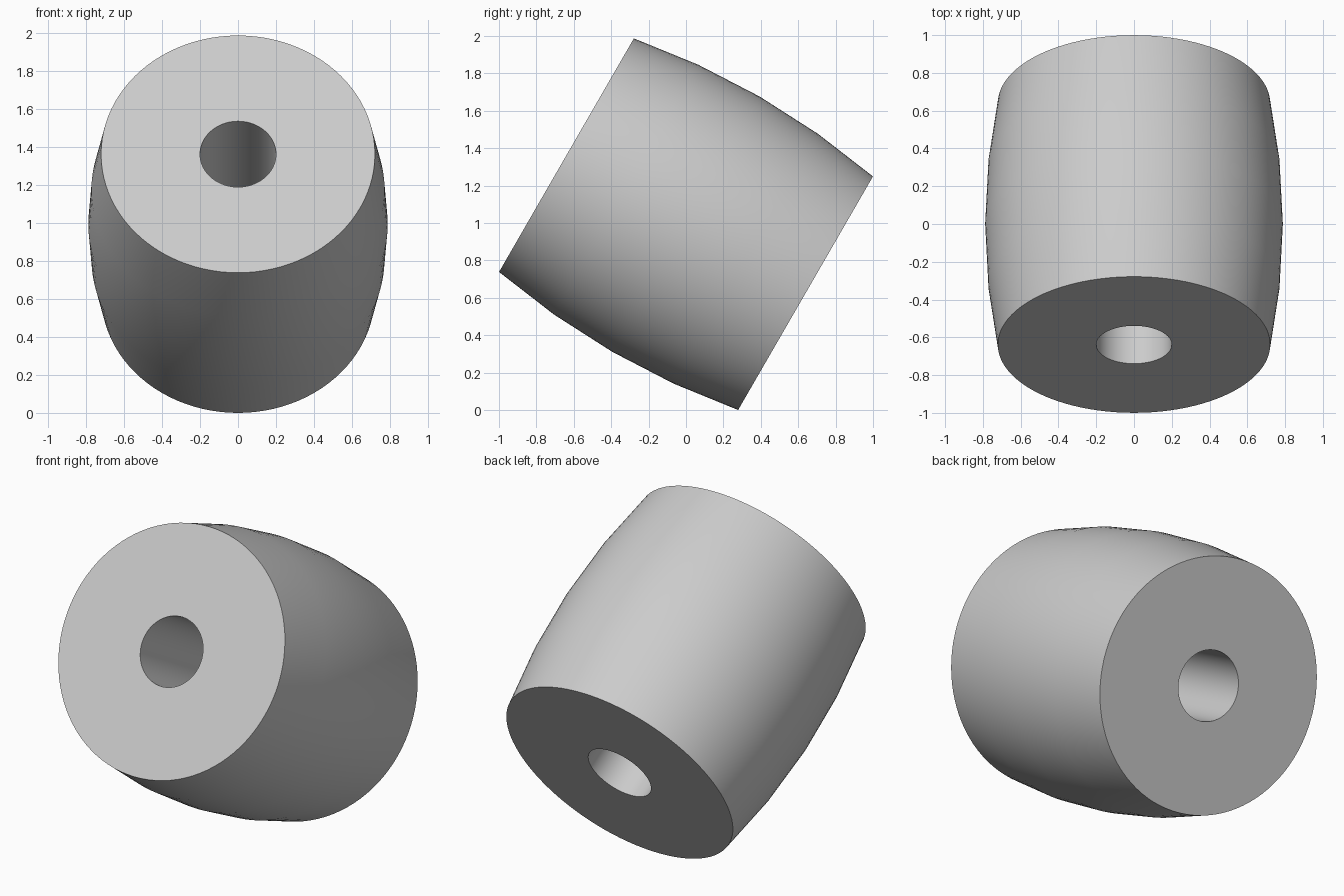
import bpy
import bmesh
import math
from mathutils import Matrix

cube = bpy.data.objects.get("Cube")
if cube:
    bpy.data.objects.remove(cube, do_unlink=True)

# Overall sizes
HALF_LENGTH = 0.738
END_RADIUS = 0.721
BULGE = 0.067
BORE_RADIUS = 0.2
SIDES = 96
BANDS = 4
TILT = math.radians(60)

# Plain grey material
grey = bpy.data.materials.new("plain grey")
grey.use_nodes = True
colour = (0.6, 0.6, 0.6, 1)
grey.diffuse_color = colour
grey.node_tree.nodes["Principled BSDF"].inputs["Base Color"].default_value = colour

# Closed cross-section: barrelled outside, straight bore inside
profile = [(BORE_RADIUS, -HALF_LENGTH)]
for i in range(BANDS + 1):
    t = 2 * i / BANDS - 1
    profile.append((END_RADIUS + BULGE * (1 - t * t), t * HALF_LENGTH))
profile.append((BORE_RADIUS, HALF_LENGTH))

# Turn the cross-section around the axis
bm = bmesh.new()
rings = []
for s in range(SIDES):
    a = 2 * math.pi * s / SIDES
    rings.append([bm.verts.new((r * math.cos(a), r * math.sin(a), z))
                  for r, z in profile])
for s in range(SIDES):
    here, after = rings[s], rings[(s + 1) % SIDES]
    for k in range(len(profile)):
        n = (k + 1) % len(profile)
        bm.faces.new((here[k], after[k], after[n], here[n]))
bmesh.ops.recalc_face_normals(bm, faces=bm.faces)

# Lean the axis toward the front and rest the lower rim on the ground
bm.transform(Matrix.Rotation(TILT, 4, "X"))
lowest = min(v.co.z for v in bm.verts)
bm.transform(Matrix.Translation((0, 0, -lowest)))

mesh = bpy.data.meshes.new("barrel_roller")
bm.to_mesh(mesh)
bm.free()
mesh.materials.append(grey)
roller = bpy.data.objects.new("barrel_roller", mesh)
bpy.context.collection.objects.link(roller)

# Smooth sides with crisp rims
bpy.ops.object.select_all(action="DESELECT")
roller.select_set(True)
bpy.context.view_layer.objects.active = roller
bpy.ops.object.shade_smooth_by_angle(angle=math.radians(35))
